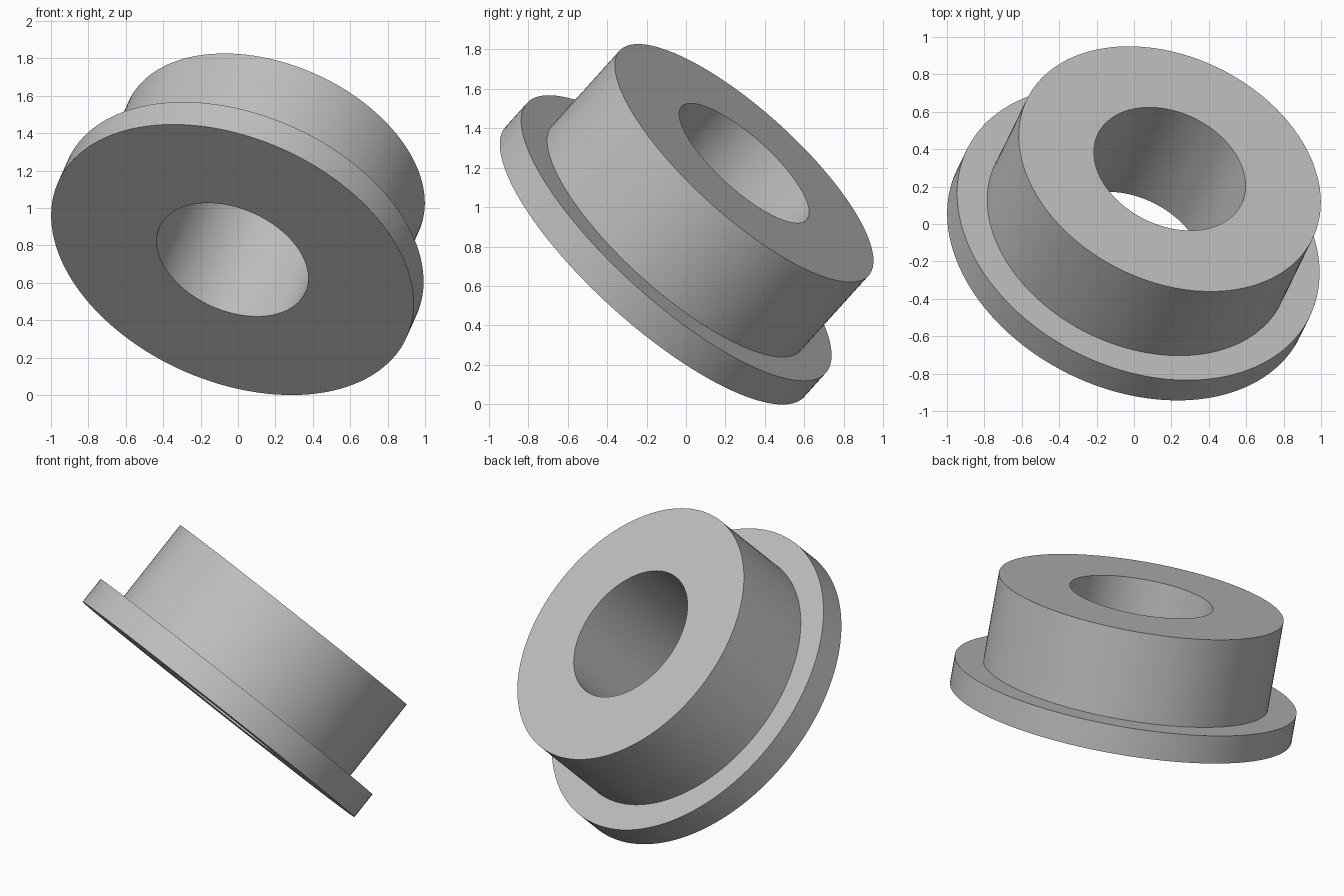
import bpy, bmesh, math
from mathutils import Vector, Matrix

cube = bpy.data.objects.get("Cube")
if cube:
    bpy.data.objects.remove(cube, do_unlink=True)

# Grey metal
grey = bpy.data.materials.new("plain_grey")
grey.use_nodes = True
colour = (0.53, 0.53, 0.53, 1)
grey.diffuse_color = colour
grey.node_tree.nodes["Principled BSDF"].inputs["Base Color"].default_value = colour

# Main sizes of the bushing, measured along and around its axis
BORE, SLEEVE, FLANGE = 0.427, 0.85, 1.02
THICKNESS, LENGTH = 0.17, 0.709
SEGMENTS = 128

# Half section of the flanged sleeve: radius, height
section = [(BORE, 0), (FLANGE, 0), (FLANGE, THICKNESS),
           (SLEEVE, THICKNESS), (SLEEVE, LENGTH), (BORE, LENGTH)]

# Revolve the section into a closed ring
bm = bmesh.new()
verts = [bm.verts.new((r, 0, z)) for r, z in section]
edges = [bm.edges.new((a, b)) for a, b in zip(verts, verts[1:] + verts[:1])]
bmesh.ops.spin(bm, geom=verts + edges, cent=(0, 0, 0), axis=(0, 0, 1),
               angle=math.tau, steps=SEGMENTS, use_duplicate=False)
bmesh.ops.remove_doubles(bm, verts=bm.verts, dist=0.0001)
bmesh.ops.recalc_face_normals(bm, faces=bm.faces)

# Tilt the axis and set the ring on the ground
axis = Vector((0.312, 0.637, 0.705)).normalized()
tilt = axis.to_track_quat('Z', 'Y').to_matrix().to_4x4()
bm.transform(Matrix.Translation((-0.03, -0.157, 0.723)) @ tilt)

mesh = bpy.data.meshes.new("flanged_bushing")
bm.to_mesh(mesh)
bm.free()
mesh.materials.append(grey)
bushing = bpy.data.objects.new("flanged_bushing", mesh)
bpy.context.collection.objects.link(bushing)

# Smooth round walls with sharp rims
bpy.ops.object.select_all(action='DESELECT')
bushing.select_set(True)
bpy.context.view_layer.objects.active = bushing
bpy.ops.object.shade_smooth_by_angle(angle=math.radians(30))
